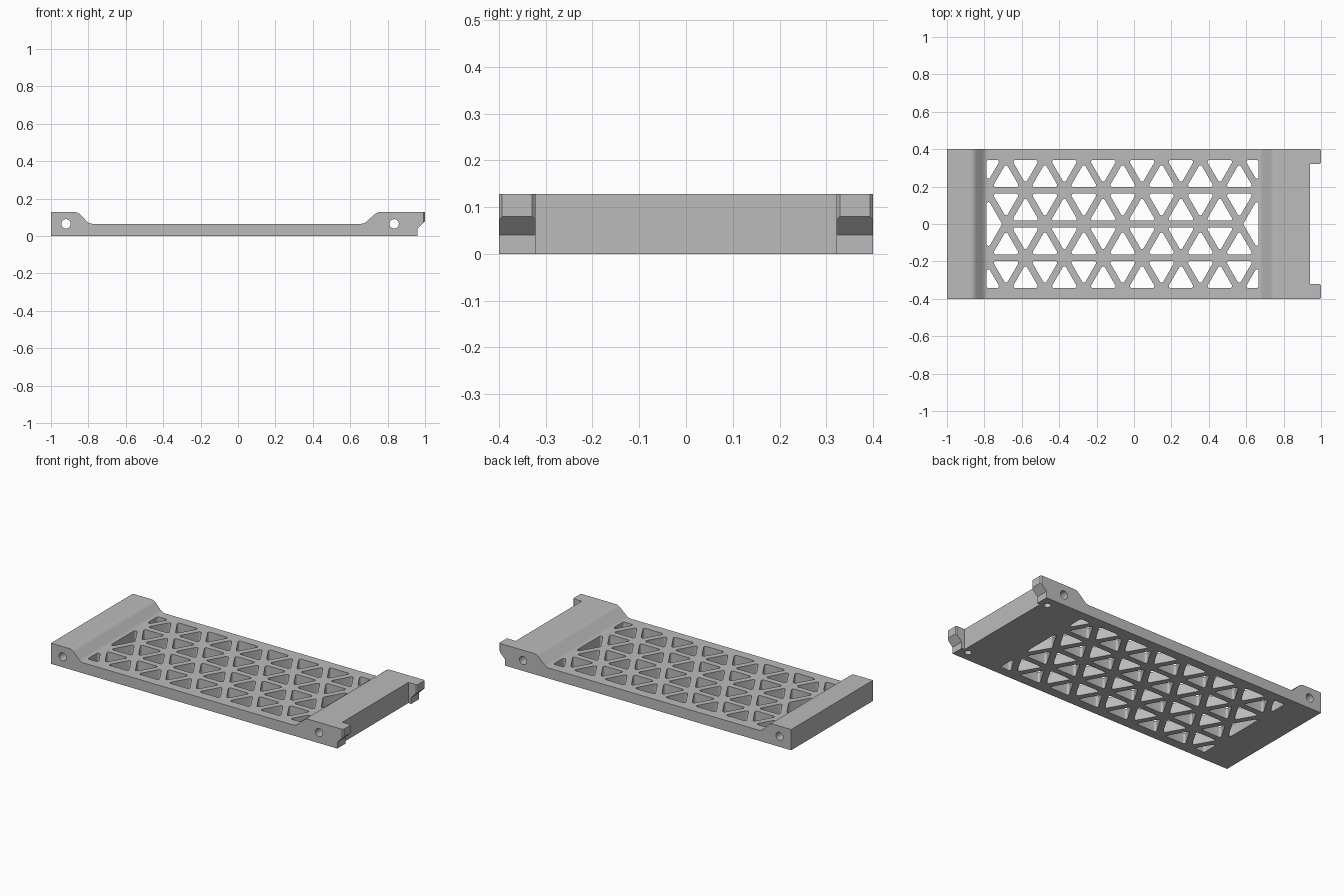
import bpy, bmesh, math
from mathutils import Vector, Matrix

cube = bpy.data.objects.get("Cube")
if cube:
    bpy.data.objects.remove(cube, do_unlink=True)

grey = bpy.data.materials.new("plain grey")
grey.use_nodes = True
grey.diffuse_color = (0.5, 0.5, 0.5, 1)
grey.node_tree.nodes["Principled BSDF"].inputs["Base Color"].default_value = (0.5, 0.5, 0.5, 1)


def fillet(corners, steps=5):
    """Outline from (x, y, radius) corners, each replaced by an arc."""
    out = []
    for i, (x, y, r) in enumerate(corners):
        p = Vector((x, y))
        d1 = (p - Vector(corners[i - 1][:2])).normalized()
        d2 = (Vector(corners[(i + 1) % len(corners)][:2]) - p).normalized()
        if r == 0:
            out.append(p)
            continue
        turn = math.atan2(d1.x * d2.y - d1.y * d2.x, d1.dot(d2))
        start = p - d1 * r * math.tan(abs(turn) / 2)
        centre = p + (d2 - d1).normalized() * r / math.cos(turn / 2)
        for s in range(steps + 1):
            out.append(centre + Matrix.Rotation(turn * s / steps, 2) @ (start - centre))
    return out


def circle(x, y, r, n=24):
    return [Vector((x + r * math.cos(math.tau * i / n), y + r * math.sin(math.tau * i / n)))
            for i in range(n)]


def add_prism(bm, outline, axis, lo, hi):
    """Extrude an outline along y (outline in x, z) or along z (outline in x, y)."""
    def place(p, d):
        return (p.x, d, p.y) if axis == "y" else (p.x, p.y, d)
    a = [bm.verts.new(place(p, lo)) for p in outline]
    b = [bm.verts.new(place(p, hi)) for p in outline]
    bm.faces.new(a)
    bm.faces.new(b[::-1])
    for i in range(len(a)):
        j = (i + 1) % len(a)
        bm.faces.new((a[j], a[i], b[i], b[j]))


def make_object(name, bm):
    bmesh.ops.recalc_face_normals(bm, faces=bm.faces)
    mesh = bpy.data.meshes.new(name)
    bm.to_mesh(mesh)
    bm.free()
    mesh.materials.append(grey)
    obj = bpy.data.objects.new(name, mesh)
    bpy.context.collection.objects.link(obj)
    return obj


# Tray: side profile with raised ends and an overhanging hook
HALF, TOP, FLOOR = 0.4, 0.128, 0.065
profile = [(-1, 0, 0), (0.96, 0, 0), (0.96, 0.04, 0), (1, 0.08, 0), (1, TOP, 0),
           (0.744, TOP, 0.045), (0.674, FLOOR, 0.045),
           (-0.796, FLOOR, 0.045), (-0.856, TOP, 0.045), (-1, TOP, 0)]
bm = bmesh.new()
add_prism(bm, fillet(profile), "y", -HALF, HALF)
tray = make_object("lattice_tray", bm)

# Cutouts: triangular lattice
ROW = 0.18
STEP = ROW / math.sqrt(3)
X0, X1 = -0.788, -0.788 + 14 * STEP
GAP, ROUND = 0.018, 0.01
bm = bmesh.new()


def add_cell(corners):
    """Triangular opening, inset by half a rib and with rounded corners."""
    p = [Vector(c) for c in corners]
    sides = [(p[(i + 1) % 3] - p[(i + 2) % 3]).length for i in range(3)]
    total = sum(sides)
    centre = sum((q * s for q, s in zip(p, sides)), Vector((0, 0))) / total
    u, v = p[1] - p[0], p[2] - p[0]
    inradius = abs(u.x * v.y - u.y * v.x) / total
    k = 1 - GAP / inradius
    inset = [centre + (q - centre) * k for q in p]
    add_prism(bm, fillet([(q.x, q.y, ROUND) for q in inset]), "z", -0.1, 0.3)


for side in (-1, 1):
    for row in (0, 1):
        for k in range(1, 14):
            x = X0 + k * STEP
            base, tip = (row, row + 1) if (k + row) % 2 == 0 else (row + 1, row)
            base, tip = side * base * ROW, side * tip * ROW
            add_cell([(x - STEP, base), (x + STEP, base), (x, tip)])

# Cutouts: half cells along both ends of the lattice
reach = STEP + GAP
rise = reach * math.sqrt(3)
for edge, out in ((X0, -1), (X1, 1)):
    wall, inner = edge + out * GAP, edge - out * STEP
    add_cell([(wall, rise), (inner, 0), (wall, -rise)])
    for side in (-1, 1):
        y = side * 2 * ROW
        add_cell([(wall, y), (inner, y), (wall, y - side * rise)])

# Cutouts: cross holes, blind holes below and the notch between the hooks
for x in (-0.92, 0.835):
    add_prism(bm, circle(x, 0.065, 0.025), "y", -0.5, 0.5)
for y in (-0.337, 0.337):
    add_prism(bm, circle(0.902, y, 0.02), "z", -0.1, 0.05)
notch = [Vector(c) for c in ((0.94, -0.1), (1.1, -0.1), (1.1, 0.3), (0.94, 0.3))]
add_prism(bm, notch, "y", -0.322, 0.322)
cutter = make_object("cutouts", bm)
cutter.hide_render = True

# Apply the cut
cut = tray.modifiers.new("cut", "BOOLEAN")
cut.operation, cut.solver, cut.object = "DIFFERENCE", "EXACT", cutter
graph = bpy.context.evaluated_depsgraph_get()
result = bpy.data.meshes.new_from_object(tray.evaluated_get(graph))
tray.modifiers.clear()
tray.data = result
bpy.data.objects.remove(cutter, do_unlink=True)

# Chamfer the upright edges of the hooks
bm = bmesh.new()
bm.from_mesh(result)
upright = [e for e in bm.edges if all(v.co.x > 0.999 for v in e.verts)
           and abs(e.verts[0].co.z - e.verts[1].co.z) > 0.02]
bmesh.ops.bevel(bm, geom=upright, offset=0.007, segments=1, affect="EDGES")
bm.to_mesh(result)
bm.free()

# Smooth the fillets and hole walls, keep the sharp edges
bpy.ops.object.select_all(action="DESELECT")
tray.select_set(True)
bpy.context.view_layer.objects.active = tray
bpy.ops.object.shade_smooth_by_angle(angle=math.radians(28))
